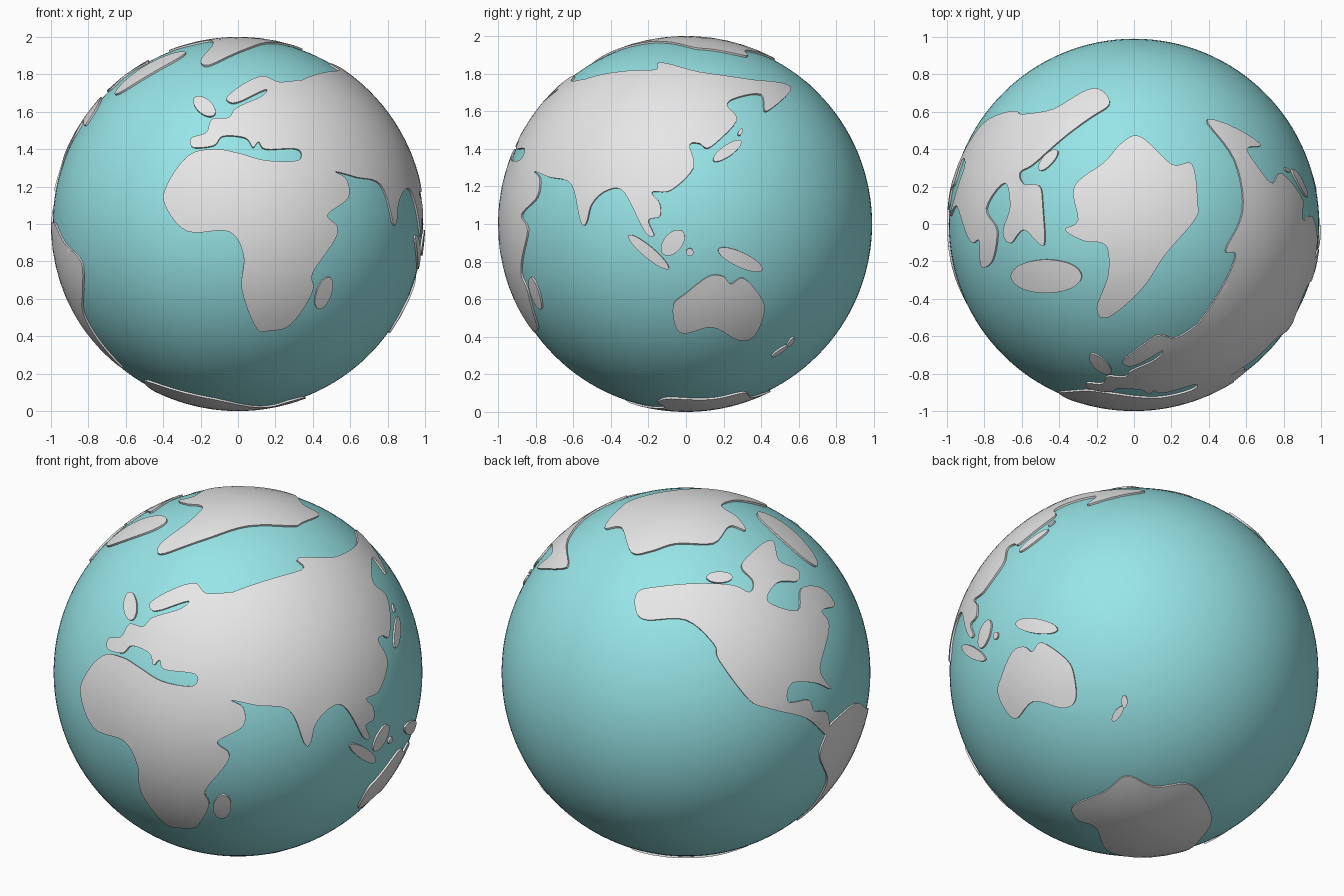
import bpy
import bmesh
from math import sin, cos, radians, sqrt, acos, floor
from mathutils import Vector
from mathutils.geometry import delaunay_2d_cdt

OCEAN_RADIUS = 0.99
LAND_RADIUS = 1.0
CENTRE = Vector((0, 0, 1))

if "Cube" in bpy.data.objects:
    bpy.data.objects.remove(bpy.data.objects["Cube"], do_unlink=True)


def make_material(name, colour):
    material = bpy.data.materials.new(name)
    material.use_nodes = True
    material.diffuse_color = colour
    material.node_tree.nodes["Principled BSDF"].inputs["Base Color"].default_value = colour
    return material


def facing(turn, tilt):
    """Drawing plane in front of the globe: returns its right, up and outward axes."""
    a, e = radians(turn), radians(tilt)
    right = Vector((cos(a), sin(a), 0))
    outward = Vector((sin(a) * cos(e), -cos(a) * cos(e), sin(e)))
    return right, outward.cross(right), outward


def trace(plane, points):
    """Throw flat coast points (in hundredths) onto the unit sphere."""
    right, up, outward = plane
    result = []
    for u, v in points:
        u, v = u / 100, v / 100
        depth = sqrt(max(0, 1 - u * u - v * v))
        result.append((right * u + up * v + outward * depth).normalized())
    return result


def oval(u, v, length, width, tilt, corners=8):
    """Tilted oval coast for a small island, given by its half sizes."""
    t = radians(tilt)
    points = []
    for i in range(corners):
        angle = radians(360 * i / corners)
        a, b = length * cos(angle), width * sin(angle)
        points.append((u + a * cos(t) - b * sin(t), v + a * sin(t) + b * cos(t)))
    return points


def smooth_loop(points, steps=5):
    """Closed rounded curve through the coast points, kept on the sphere."""
    result = []
    count = len(points)
    for i in range(count):
        a, b, c, d = (points[(i + k - 1) % count] for k in range(4))
        for step in range(steps):
            t = step / steps
            p = b * 2 + (c - a) * t
            p += (a * 2 - b * 5 + c * 4 - d) * t * t
            p += (b * 3 - a - c * 3 + d) * t * t * t
            result.append(p.normalized())
    return result


def finish(name, bm, material):
    mesh = bpy.data.meshes.new(name)
    bm.to_mesh(mesh)
    bm.free()
    mesh.materials.append(material)
    obj = bpy.data.objects.new(name, mesh)
    obj.location = CENTRE
    bpy.context.collection.objects.link(obj)
    bpy.ops.object.select_all(action='DESELECT')
    obj.select_set(True)
    bpy.context.view_layer.objects.active = obj
    bpy.ops.object.shade_smooth_by_angle(angle=radians(35))


def add_land(name, coast, spacing=0.06):
    """Raised curved plate with upright cliffs, filled inside its coast."""
    coast = smooth_loop(coast)
    middle = sum(coast, Vector()).normalized()
    east = middle.orthogonal().normalized()
    north = middle.cross(east)

    # Unroll the coast around its middle
    flat = []
    for p in coast:
        side_step = Vector((p.dot(east), p.dot(north)))
        flat.append(side_step.normalized() * acos(max(-1, min(1, p.dot(middle)))))
    count = len(flat)
    edges = [(i, (i + 1) % count) for i in range(count)]

    # Inner grid points let the plate follow the globe
    low = [floor(min(p[k] for p in flat) / spacing) for k in range(2)]
    high = [floor(max(p[k] for p in flat) / spacing) for k in range(2)]
    grid = [Vector((i * spacing, j * spacing))
            for i in range(low[0] + 1, high[0] + 1)
            for j in range(low[1] + 1, high[1] + 1)]
    filled = delaunay_2d_cdt(flat + grid, edges, [], 1, 0.0001)

    bm = bmesh.new()
    verts = []
    for p in filled[0]:
        angle = p.length
        way = p.normalized()
        spot = middle * cos(angle) + (east * way.x + north * way.y) * sin(angle)
        verts.append(bm.verts.new(spot * LAND_RADIUS))
    for corners in filled[2]:
        face = bm.faces.new([verts[i] for i in corners])
        face.normal_update()
        if face.normal.dot(face.verts[0].co) < 0:
            face.normal_flip()
    for v in [v for v in bm.verts if not v.link_faces]:
        bm.verts.remove(v)

    # Cliffs drop from the open edge into the ocean
    rim = [e.link_loops[0] for e in bm.edges if e.is_boundary]
    pairs = [(loop.vert, loop.link_loop_next.vert) for loop in rim]
    foot = {}
    for v in {v for pair in pairs for v in pair}:
        foot[v] = bm.verts.new(v.co * 0.97)
    for a, b in pairs:
        bm.faces.new((b, a, foot[a], foot[b]))
    finish(name, bm, land_white)


land_white = make_material("land white", (0.8, 0.8, 0.8, 1))
ocean_blue = make_material("ocean blue", (0.31, 0.78, 0.8, 1))

# Ocean ball
ball = bmesh.new()
bmesh.ops.create_uvsphere(ball, u_segments=128, v_segments=64, radius=OCEAN_RADIUS)
finish("ocean", ball, ocean_blue)

front, side, top = facing(0, 0), facing(90, 0), facing(0, 90)
bottom, back = facing(0, -90), facing(215, 25)

# Great eastern landmass: southern, eastern and western coasts
south_coast = trace(front, [
    (32, 34), (15, 34), (0, 38), (-12, 40), (-26, 37), (-38, 21), (-39, 10), (-27, -4),
    (-5, -4), (3, -17), (2, -35), (10, -56), (17, -57), (28, -54), (40, -36), (40, -26),
    (52, -8), (53, -1), (48, 5), (59, 14), (58, 24), (52, 28)])
east_coast = trace(side, [
    (-73, 25), (-61, 21), (-56, 1), (-53, 1), (-50, 11), (-42, 18), (-33, 17), (-22, -4),
    (-17, -6), (-20, 2), (-14, 4), (-14, 11), (-18, 17), (-8, 18), (4, 30), (2, 42), (7, 43),
    (13, 41), (27, 55), (22, 63), (26, 67), (40, 69), (43, 60), (56, 73), (34, 77), (7, 81),
    (-14, 86), (-18, 82), (-51, 78)])
west_coast = trace(front, [
    (33, 77), (22, 76), (12, 79), (-5, 69), (-4, 65), (2, 66), (15, 72), (12, 68), (-1, 62),
    (-5, 57), (-14, 56), (-17, 49), (-25, 46), (-24, 41), (-13, 42), (-8, 47), (4, 46),
    (8, 41), (11, 44), (15, 40), (32, 40)])
add_land("eastern_landmass", south_coast + east_coast + west_coast)

# Western landmasses
add_land("north_western_landmass", trace(back, [
    (-26, 43), (-14, 46), (23, 47), (34, 43), (36, 49), (30, 56), (33, 62), (46, 71), (50, 60),
    (60, 55), (60, 49), (49, 48), (44, 38), (60, 33), (62, 45), (73, 45), (80, 36), (73, 33),
    (77, 25), (72, 2), (78, -9), (70, -6), (57, -6), (55, -16), (66, -15), (69, -21),
    (76, -22), (76, -34), (65, -25), (46, -20), (34, -15), (18, 6), (15, 15), (0, 28),
    (-21, 28), (-27, 33)]))
north_shore = trace(back, [(75, -35), (79, -27), (91, -17)])
east_shore = trace(front, [(-93, -10), (-84, -20), (-83, -35), (-82, -50), (-62, -77)])
west_shore = trace(back, [(71, -69), (76, -58), (72, -46)])
add_land("south_western_landmass", north_shore + east_shore + west_shore)

# Polar caps
add_land("north_polar_land", trace(top, [
    (3, 47), (20, 32), (31, 32), (34, 12), (33, 3), (17, -16), (4, -35), (-14, -50), (-20, -45),
    (-14, -28), (-14, -14), (-18, -10), (-27, -9), (-37, -3), (-30, 2), (-32, 20), (-16, 33),
    (-7, 43)]))
add_land("south_polar_land", trace(bottom, [
    (36, 8), (33, -15), (31, -31), (15, -35), (-3, -45), (-31, -28), (-42, -5), (-49, 23),
    (-12, 32), (16, 12), (27, 15)]))

# Southern continent
add_land("southern_continent", trace(side, [
    (-7, -44), (0, -37), (12, -28), (20, -28), (24, -32), (31, -29), (41, -41), (41, -50),
    (36, -60), (28, -62), (14, -55), (-3, -58)]))

# Small islands: place, half length, half width and tilt
islands = {
    "northern_long_island": (top, 47 * -1, -28, 19, 9, 0),
    "north_western_islet": (back, 18, 51, 7, 3, 0),
    "north_sea_island": (front, -18, 63, 7, 4, -40),
    "southern_cape_island": (front, 46, -37, 9, 4, 70),
    "reef_island": (side, 29, -19, 13, 4, -25),
    "round_tropical_island": (side, -7, -10, 8, 5, 50),
    "tropical_islet": (side, 2, -15, 2, 2, 0),
    "slanted_tropical_island": (side, -20, -15, 14, 3, -40),
    "eastern_arc_island": (side, 22, 39, 9, 3, 35),
    "eastern_arc_islet": (side, 29, 49, 2, 1, 60),
    "far_south_island": (side, 50, -68, 5, 1, 35),
    "far_south_islet": (side, 56, -63, 3, 1, 55),
}
for name, (plane, *shape) in islands.items():
    add_land(name, trace(plane, oval(*shape)))
